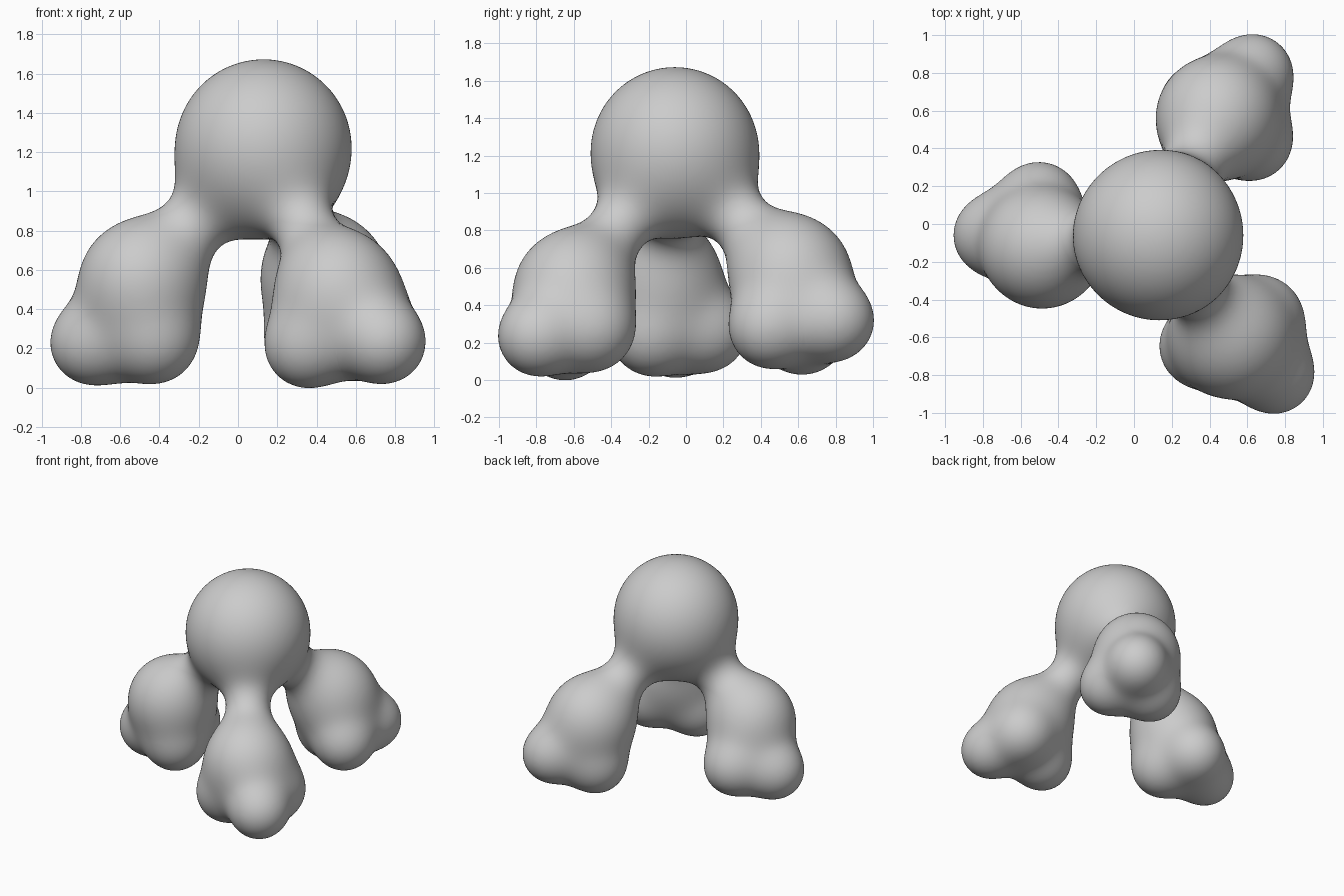
import bpy, bmesh, math
from mathutils import Vector, Matrix

if "Cube" in bpy.data.objects:
    bpy.data.objects.remove(bpy.data.objects["Cube"])

BLEND = 0.078      # softness of the fillets between lobes
NECK_R = 0.132

# head ball, then three legs: a large ball with three foot lobes each
HEAD = (Vector((0.13, -0.06, 1.225)), 0.443)
LEGS = [
    ((-0.49, -0.13, 0.545), 0.302,
     [(-0.752, -0.06, 0.225), (-0.50, 0.122, 0.26), (-0.42, -0.19, 0.235)]),
    ((0.44, 0.56, 0.567), 0.308,
     [(0.635, 0.80, 0.315), (0.63, 0.44, 0.275), (0.35, 0.625, 0.24)]),
    ((0.51, -0.60, 0.49), 0.302,
     [(0.748, -0.80, 0.23), (0.345, -0.65, 0.207), (0.68, -0.49, 0.265)]),
]
FOOT_R = 0.197

balls, necks = [HEAD], []
for c, r, feet in LEGS:
    balls.append((Vector(c), r))
    balls += [(Vector(f), FOOT_R) for f in feet]
    necks.append((HEAD[0], Vector(c)))


def soft_surface(p):
    """Distance and direction to the softly blended union of all lobes."""
    total, grad = 0.0, Vector()
    for c, r in balls:
        v = p - c
        d = v.length
        w = math.exp(-(d - r) / BLEND)
        total += w
        grad += v * (w / max(d, 1e-6))
    for a, b in necks:
        ab = b - a
        t = min(1, max(0, (p - a).dot(ab) / ab.length_squared))
        v = p - a - ab * t
        d = v.length
        w = math.exp(-(d - NECK_R) / BLEND)
        total += w
        grad += v * (w / max(d, 1e-6))
    return -BLEND * math.log(total), grad / total


# rough body: overlapping spheres and neck cylinders
bm = bmesh.new()
for c, r in balls:
    bmesh.ops.create_icosphere(bm, subdivisions=4, radius=r + 0.015,
                               matrix=Matrix.Translation(c))
for a, b in necks:
    turn = (b - a).to_track_quat('Z', 'Y').to_matrix().to_4x4()
    bmesh.ops.create_cone(bm, cap_ends=True, segments=32, radius1=NECK_R + 0.03,
                          radius2=NECK_R + 0.03, depth=(b - a).length,
                          matrix=Matrix.Translation((a + b) / 2) @ turn)
mesh = bpy.data.meshes.new("three_legged_body")
bm.to_mesh(mesh)
bm.free()
body = bpy.data.objects.new("three_legged_body", mesh)
bpy.context.collection.objects.link(body)

# fuse into one skin
fuse = body.modifiers.new("fuse", 'REMESH')
fuse.mode = 'VOXEL'
fuse.voxel_size = 0.024
bpy.context.view_layer.update()
fused = bpy.data.meshes.new_from_object(
    body.evaluated_get(bpy.context.evaluated_depsgraph_get()))
body.modifiers.clear()
body.data = fused

# relax the skin and settle it on the blended surface
bm = bmesh.new()
bm.from_mesh(fused)
for step in range(7):
    if step < 5:
        bmesh.ops.smooth_vert(bm, verts=bm.verts, factor=0.5,
                              use_axis_x=True, use_axis_y=True, use_axis_z=True)
    for v in bm.verts:
        d, g = soft_surface(v.co)
        v.co -= g * (d / max(g.length_squared, 0.3))
for f in bm.faces:
    f.smooth = True
bm.to_mesh(fused)
bm.free()
fused.name = "three_legged_body"
